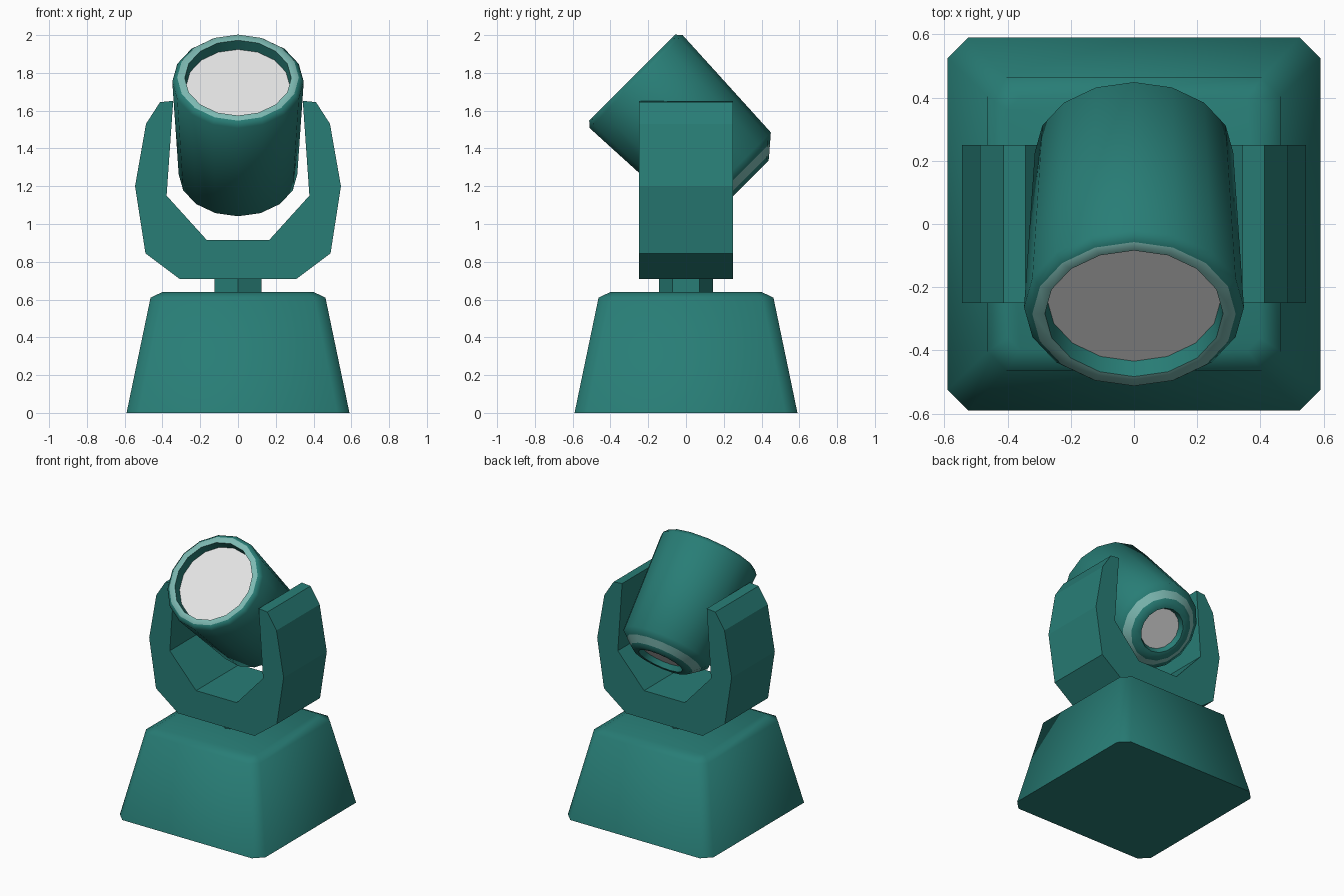
import bpy, bmesh, math
from mathutils import Vector

if "Cube" in bpy.data.objects:
    bpy.data.objects.remove(bpy.data.objects["Cube"])


def material(name, rgb):
    m = bpy.data.materials.new(name)
    m.diffuse_color = (*rgb, 1)
    m.use_nodes = True
    m.node_tree.nodes["Principled BSDF"].inputs["Base Color"].default_value = m.diffuse_color
    return m


TEAL = material("teal", (0.021, 0.205, 0.18))
LIGHT = material("light_teal", (0.205, 0.485, 0.445))
WHITE = material("lens_white", (0.78, 0.78, 0.78))


def finish(name, bm, mats, smooth_angle=None):
    bmesh.ops.recalc_face_normals(bm, faces=bm.faces)
    me = bpy.data.meshes.new(name)
    bm.to_mesh(me)
    bm.free()
    for m in mats:
        me.materials.append(m)
    ob = bpy.data.objects.new(name, me)
    bpy.context.collection.objects.link(ob)
    if smooth_angle:
        me.shade_smooth()
        me.set_sharp_from_angle(angle=math.radians(smooth_angle))
    return ob


def loft(bm, loops, band_mats=None, caps=(0, 0)):
    """Skin a list of equal-length point loops and cap both ends."""
    rings = [[bm.verts.new(p) for p in lp] for lp in loops]
    n = len(rings[0])
    for k, (a, b) in enumerate(zip(rings, rings[1:])):
        for i in range(n):
            j = (i + 1) % n
            f = bm.faces.new((a[i], a[j], b[j], b[i]))
            f.material_index = band_mats[k] if band_mats else 0
    for ring, mat in zip((rings[0], rings[-1]), caps):
        bm.faces.new(ring).material_index = mat


def chamfered_square(h, c, z):
    k = h - c
    return [(k, -h, z), (h, -k, z), (h, k, z), (k, h, z),
            (-k, h, z), (-h, k, z), (-h, -k, z), (-k, -h, z)]


# Base: tapered block with chamfered corners and a bevelled top
bm = bmesh.new()
loft(bm, [chamfered_square(0.59, 0.065, 0),
          chamfered_square(0.463, 0.06, 0.61),
          chamfered_square(0.40, 0.04, 0.64)])
finish("base", bm, [TEAL], 60)

# Neck: short six-sided post
bm = bmesh.new()
hexagon = [(0.144 * math.sin(i * math.pi / 3), 0.144 * math.cos(i * math.pi / 3))
           for i in range(6)]
loft(bm, [[(x, y, z) for x, y in hexagon] for z in (0.62, 0.73)])
finish("neck", bm, [TEAL])

# Yoke: mirrored U profile extruded along y
half = [(0.31, 0.71), (0.49, 0.845), (0.545, 1.20), (0.487, 1.53),
        (0.413, 1.645), (0.343, 1.652), (0.378, 1.15), (0.165, 0.915)]
profile = half + [(-x, z) for x, z in reversed(half)]
bm = bmesh.new()
loft(bm, [[(x, y, z) for x, z in profile] for y in (-0.25, 0.25)])
finish("yoke", bm, [TEAL])

# Lamp head: 16-sided lathe along an axis tilted 45 degrees
s = math.sqrt(0.5)
centre, back, up = Vector((0, -0.275, 1.765)), Vector((0, s, -s)), Vector((0, s, s))
side = Vector((1, 0, 0))


def ring(r, t):
    return [centre + back * t + side * r * math.sin(a) + up * r * math.cos(a)
            for a in (i * math.tau / 16 for i in range(16))]


# (radius, distance back from the front rim, material of the band that follows)
lathe = [(0.275, 0.05, 0), (0.282, -0.012, 1), (0.322, -0.014, 0),
         (0.348, 0.016, 0), (0.314, 0.71, 0), (0.270, 0.748, 1),
         (0.225, 0.787, 0), (0.200, 0.807, 0), (0.160, 0.807, 0),
         (0.145, 0.77, 0)]
bm = bmesh.new()
loft(bm, [ring(r, t) for r, t, _ in lathe], [m for _, _, m in lathe], caps=(2, 2))
finish("lamp_head", bm, [TEAL, LIGHT, WHITE], 60)
